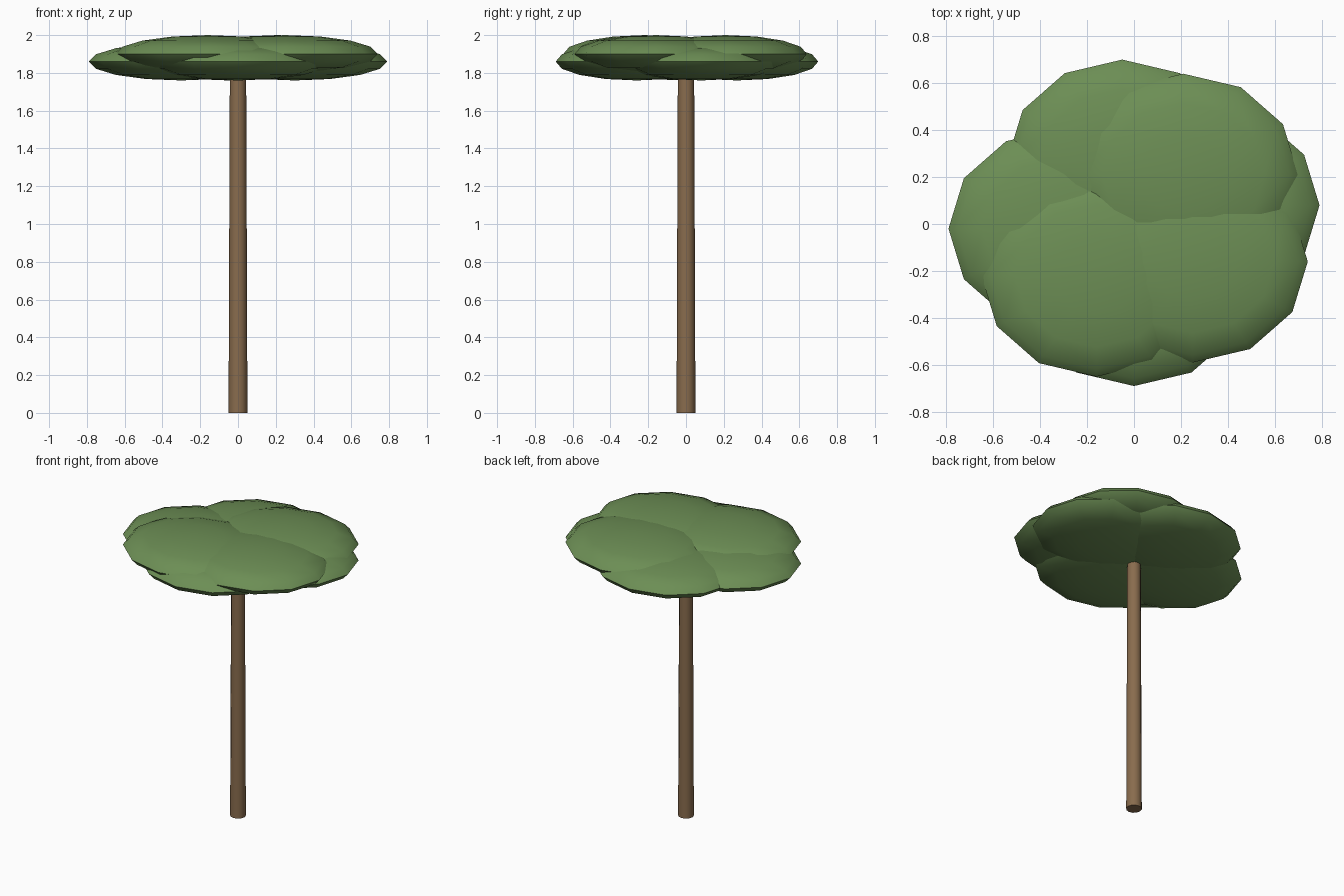
import bpy
import math

cube = bpy.data.objects.get("Cube")
if cube:
    bpy.data.objects.remove(cube, do_unlink=True)


def make_material(name, color):
    mat = bpy.data.materials.new(name)
    mat.use_nodes = True
    mat.diffuse_color = color
    mat.node_tree.nodes["Principled BSDF"].inputs["Base Color"].default_value = color
    return mat


def finish(name, mat):
    obj = bpy.context.object
    obj.name = name
    obj.data.materials.append(mat)
    bpy.ops.object.transform_apply(location=False, rotation=False, scale=True)
    bpy.ops.object.shade_smooth_by_angle(angle=math.radians(50))
    return obj


leaf_green = make_material("leaf green", (0.15, 0.27, 0.09, 1))
bark_brown = make_material("bark brown", (0.25, 0.15, 0.075, 1))

# Trunk: slim pole with a slight taper, ending inside the canopy
TRUNK_TOP = 1.86
bpy.ops.mesh.primitive_cone_add(vertices=12, radius1=0.05, radius2=0.043,
                                depth=TRUNK_TOP, location=(0, 0, TRUNK_TOP / 2))
finish("trunk", bark_brown)

# Canopy: equal flattened pads, four in the lower layer and three above
LOWER_Z, UPPER_Z = 1.86, 1.9
pads = {
    "lower_pad_right": (-0.30, -0.02, LOWER_Z),
    "lower_pad_left": (0.30, 0.08, LOWER_Z),
    "lower_pad_front": (0.0, -0.26, LOWER_Z),
    "lower_pad_back": (-0.05, 0.27, LOWER_Z),
    "upper_pad_front_right": (-0.16, -0.22, UPPER_Z),
    "upper_pad_front_left": (0.25, -0.16, UPPER_Z),
    "upper_pad_back_left": (0.21, 0.21, UPPER_Z),
}
for name, center in pads.items():
    bpy.ops.mesh.primitive_uv_sphere_add(segments=12, ring_count=8, radius=1,
                                         location=center)
    bpy.context.object.scale = (0.49, 0.43, 0.1)
    finish(name, leaf_green)
